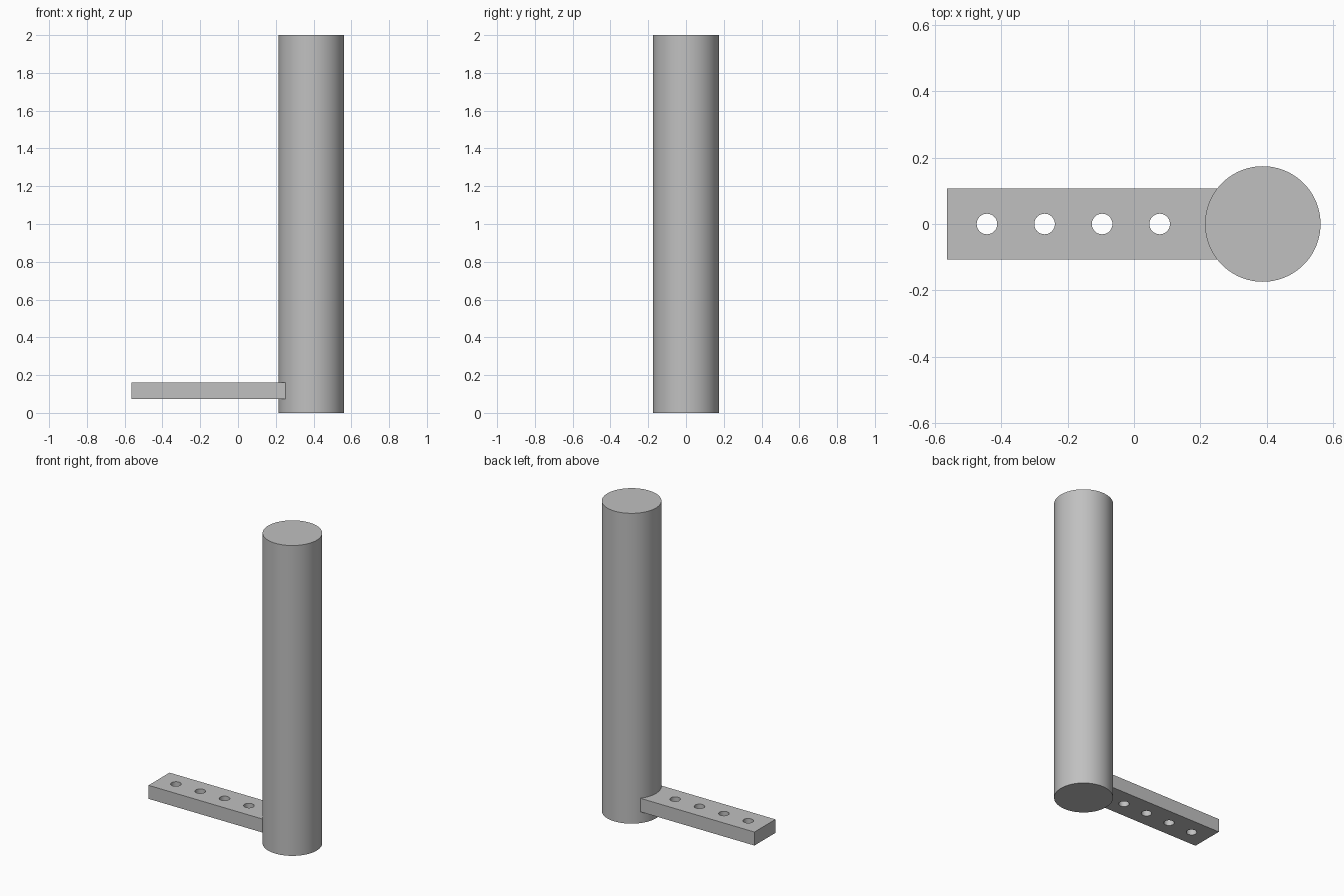
import bpy
import math

cube = bpy.data.objects.get("Cube")
if cube:
    bpy.data.objects.remove(cube, do_unlink=True)

# Single flat grey
grey = bpy.data.materials.new("plain_grey")
grey.use_nodes = True
colour = (0.53, 0.53, 0.53, 1)
grey.diffuse_color = colour
grey.node_tree.nodes["Principled BSDF"].inputs["Base Color"].default_value = colour


def cylinder(name, x, radius, z_low, z_high, sides):
    bpy.ops.mesh.primitive_cylinder_add(
        vertices=sides, radius=radius, depth=z_high - z_low,
        location=(x, 0, (z_low + z_high) / 2))
    obj = bpy.context.object
    obj.name = name
    obj.data.materials.append(grey)
    return obj


def box(name, x_low, x_high, half_width, z_low, z_high):
    bpy.ops.mesh.primitive_cube_add(
        size=1, location=((x_low + x_high) / 2, 0, (z_low + z_high) / 2))
    obj = bpy.context.object
    obj.name = name
    obj.scale = (x_high - x_low, 2 * half_width, z_high - z_low)
    bpy.ops.object.transform_apply(location=False, rotation=False, scale=True)
    obj.data.materials.append(grey)
    return obj


def cut(obj, cutter):
    mod = obj.modifiers.new("cut", "BOOLEAN")
    mod.operation = "DIFFERENCE"
    mod.solver = "EXACT"
    mod.object = cutter
    bpy.ops.object.select_all(action="DESELECT")
    bpy.context.view_layer.objects.active = obj
    obj.select_set(True)
    bpy.ops.object.modifier_apply(modifier=mod.name)


def smooth(obj):
    bpy.ops.object.select_all(action="DESELECT")
    bpy.context.view_layer.objects.active = obj
    obj.select_set(True)
    bpy.ops.object.shade_smooth_by_angle(angle=math.radians(30))


# Upright round post
post = cylinder("post", 0.388, 0.174, 0, 2, 96)

# Flat mounting bar, trimmed to the curve of the post
bar = box("mounting_bar", -0.563, 0.3, 0.107, 0.073, 0.16)
cut(bar, post)

# Row of four screw holes through the bar
for i in range(4):
    drill = cylinder("hole_cutter", -0.443 + 0.1735 * i, 0.031, 0, 0.25, 48)
    cut(bar, drill)
    bpy.data.objects.remove(drill, do_unlink=True)

smooth(post)
smooth(bar)
